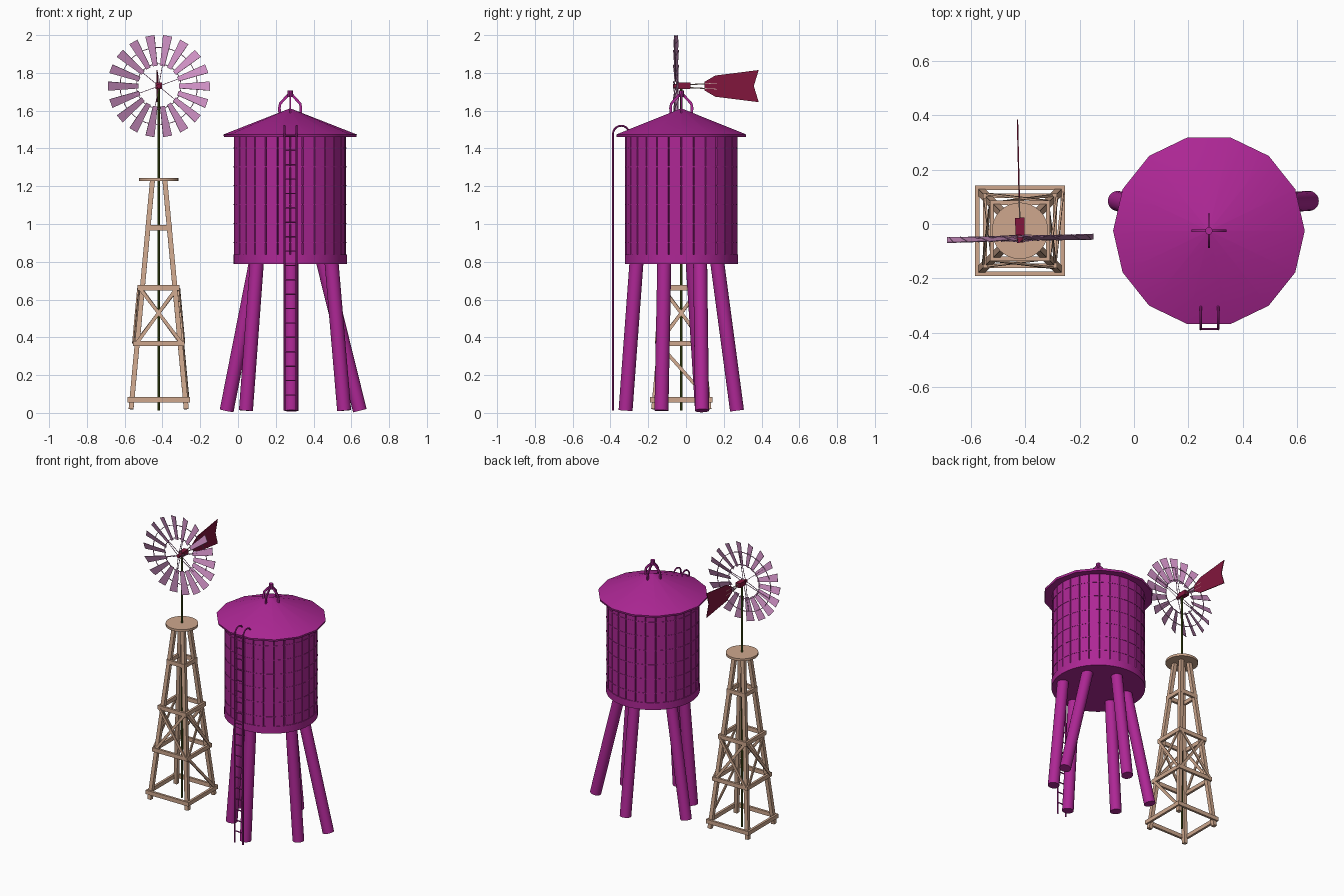
import bpy, bmesh, math
from math import sin, cos, pi, radians
from mathutils import Vector as V, Matrix

if "Cube" in bpy.data.objects:
    bpy.data.objects.remove(bpy.data.objects["Cube"])

def material(name, rgb):
    m = bpy.data.materials.new(name)
    m.diffuse_color = (*rgb, 1)
    m.use_nodes = True
    m.node_tree.nodes["Principled BSDF"].inputs["Base Color"].default_value = m.diffuse_color
    return m

PURPLE = material("purple", (0.42, 0.02, 0.30))
WOOD = material("wood", (0.62, 0.39, 0.27))
GREEN = material("green", (0.07, 0.11, 0.01))
PINK = material("pink", (0.62, 0.28, 0.55))
RED = material("red", (0.22, 0.008, 0.045))
PALE = material("pale", (0.6, 0.45, 0.4))
X, Y, Z = V((1, 0, 0)), V((0, 1, 0)), V((0, 0, 1))

def finish(name, bm, mat, matrix=None):
    if matrix:
        bm.transform(matrix)
    bmesh.ops.recalc_face_normals(bm, faces=bm.faces)
    me = bpy.data.meshes.new(name)
    bm.to_mesh(me)
    bm.free()
    me.shade_smooth()
    me.set_sharp_from_angle(angle=radians(32))
    me.materials.append(mat)
    ob = bpy.data.objects.new(name, me)
    bpy.context.collection.objects.link(ob)
    return ob

def skin(bm, rings, closed=False):
    rings = [[bm.verts.new(p) for p in r] for r in rings]
    n = len(rings[0])
    pairs = list(zip(rings, rings[1:] + rings[:1])) if closed else list(zip(rings, rings[1:]))
    for a, b in pairs:
        for i in range(n):
            j = (i + 1) % n
            bm.faces.new((a[i], a[j], b[j], b[i]))
    if not closed:
        bm.faces.new(rings[0])
        bm.faces.new(rings[-1])

def sweep(bm, pts, a, b, n=4, hint=X):
    """Tube along pts; half size b along the hint direction, a across it."""
    pts = [V(p) for p in pts]
    rings = []
    for i, p in enumerate(pts):
        t = (pts[min(i + 1, len(pts) - 1)] - pts[max(i - 1, 0)]).normalized()
        u = hint.cross(t).normalized()
        v = t.cross(u)
        k, off = (math.sqrt(2), pi / 4) if n == 4 else (1, 0)
        ang = [2 * pi * j / n + off for j in range(n)]
        rings.append([p + u * a * k * cos(w) + v * b * k * sin(w) for w in ang])
    skin(bm, rings)

def lathe(bm, prof, n, c, closed=False):
    skin(bm, [[V((c[0] + r * cos(2 * pi * i / n), c[1] + r * sin(2 * pi * i / n), z))
               for i in range(n)] for r, z in prof], closed)

# ---------------- Water tank ----------------
TX, TY = 0.276, -0.025
T = (TX, TY)

# Planked wall: a round outline with narrow grooves
bm = bmesh.new()
planks = 28
outline = []
for i in range(planks):
    c = 2 * pi * (i + 0.5) / planks
    h, g = pi / planks, 0.012
    outline += [(0.288, c - h), (0.297, c - h + g), (0.297, c + h - g), (0.288, c + h - g * 0.1)]
skin(bm, [[V((TX + r * cos(a), TY + r * sin(a), z)) for r, a in outline] for z in (0.835, 1.465)])
finish("tank_planks", bm, PURPLE)

bm = bmesh.new()
lathe(bm, [(0.300, 0.788), (0.300, 0.838)], 42, T)
finish("tank_base", bm, PURPLE)

bm = bmesh.new()
for k in range(6):
    z = 0.90 + 0.1 * k
    lathe(bm, [(0.290, z), (0.2985, z), (0.2985, z + 0.006), (0.290, z + 0.006)], 42, T, True)
finish("tank_hoops", bm, PURPLE)

bm = bmesh.new()
lathe(bm, [(0.29, 1.462), (0.350, 1.460), (0.353, 1.474), (0.001, 1.612)], 14, T)
finish("roof", bm, PURPLE)

# Lifting frame on the roof peak: four bent flat bars and a knob
bm = bmesh.new()
for d, side in ((X, Y), (-X, Y), (Y, X), (-Y, X)):
    o = V((TX, TY, 0))
    sweep(bm, [o + d * r + Z * z for r, z in
               ((0.055, 1.575), (0.057, 1.615), (0.053, 1.637), (0.012, 1.682), (0, 1.685))], 0.007, 0.004, 4, side)
lathe(bm, [(0.014, 1.672), (0.014, 1.708)], 10, T)
finish("roof_frame", bm, PURPLE)

# Splayed legs: bottom xy, top xy
legs = {"front": (0.283, -0.320, 0.283, -0.262), "back": (0.283, 0.270, 0.283, 0.165),
        "front_left": (0.042, -0.130, 0.100, -0.115), "front_right": (0.562, -0.130, 0.495, -0.115),
        "back_left": (-0.060, 0.085, 0.095, 0.035), "back_right": (0.645, 0.085, 0.450, 0.075)}
for name, (x0, y0, x1, y1) in legs.items():
    bm = bmesh.new()
    sweep(bm, [(x0, y0, 0.012), (x1, y1, 0.80)], 0.037, 0.037, 20)
    finish("tank_leg_" + name, bm, PURPLE)

# Ladder with hooked rails
bm = bmesh.new()
LX = (0.246, 0.310)
for x in LX:
    path = [(x, -0.387, 0.012), (x, -0.387, 1.46)]
    path += [(x, -0.343 - 0.044 * cos(a), 1.475 + 0.045 * sin(a))
             for a in [pi * k / 10 for k in range(10)]] + [(x, -0.298, 1.488)]
    sweep(bm, path, 0.005, 0.005, 8)
for k in range(19):
    z = 0.095 + 0.0762 * k
    sweep(bm, [(LX[0], -0.387, z), (LX[1], -0.387, z)], 0.004, 0.004, 6, Z)
finish("ladder", bm, PURPLE)

# ---------------- Windmill tower ----------------
MX, MY = -0.42, -0.025
M = V((MX, MY, 0))
def spread(z):
    return 0.148 - 0.115 * z / 1.23

bm = bmesh.new()
for sx in (-1, 1):
    for sy in (-1, 1):
        sweep(bm, [M + V((sx * spread(z), sy * spread(z), z)) for z in (0.02, 1.23)], 0.013, 0.013)
finish("tower_posts", bm, WOOD)

frames = [(0.07, 0.166), (0.367, 0.137), (0.662, 0.111), (0.98, 0.071)]
bm = bmesh.new()
for z, h in frames:
    for s in (-1, 1):
        o = M + Z * z
        sweep(bm, [o - X * h + Y * s * (h - 0.008), o + X * h + Y * s * (h - 0.008)], 0.008, 0.014, 4, Z)
        sweep(bm, [o - Y * (h - 0.016) + X * s * (h - 0.008), o + Y * (h - 0.016) + X * s * (h - 0.008)],
              0.008, 0.014, 4, Z)
finish("tower_frames", bm, WOOD)

# Cross braces on each face, plus one lower diagonal on the right face
bm = bmesh.new()
def brace(n, z0, h0, z1, h1, s):
    t = Z.cross(n)
    sweep(bm, [M + n * h0 + t * s * h0 * 0.88 + Z * z0, M + n * h1 - t * s * h1 * 0.88 + Z * z1],
          0.009, 0.004, 4, n)
for n in (X, -X, Y, -Y):
    for s in (-1, 1):
        brace(n, 0.372, 0.133 + 0.003 * s, 0.655, 0.107 + 0.003 * s, s)
brace(X, 0.075, 0.158, 0.362, 0.131, 1)
finish("tower_braces", bm, WOOD)

bm = bmesh.new()
lathe(bm, [(0.104, 1.228), (0.104, 1.244)], 32, (MX, MY))
finish("platform", bm, WOOD)

bm = bmesh.new()
lathe(bm, [(0.006, 0.012), (0.006, 1.72)], 10, (MX, MY))
finish("pump_rod", bm, GREEN)

# ---------------- Wheel, hub and tail (built round the hub, then turned) ----------------
HEAD = Matrix.Translation((MX, MY, 1.73)) @ Matrix.Rotation(radians(1.3), 4, 'Z')
WY = -0.028

bm = bmesh.new()
for k in range(18):
    a = 2 * pi * k / 18
    r, t = V((cos(a), 0, sin(a))), V((-sin(a), 0, cos(a)))
    rings = []
    for rad, hw in ((0.108, 0.013), (0.270, 0.026)):
        w = t * cos(radians(22)) + Y * sin(radians(22))
        th = w.cross(r) * 0.0015
        c = r * rad + Y * WY
        rings.append([c - w * hw - th, c + w * hw - th, c + w * hw + th, c - w * hw + th])
    skin(bm, rings)
finish("wheel_blades", bm, PINK, HEAD)

bm = bmesh.new()
for R in (0.118, 0.205):
    skin(bm, [[V(((R + dr) * cos(a), WY + 0.006 + dy, (R + dr) * sin(a)))
               for dr, dy in ((-.002, -.002), (.002, -.002), (.002, .002), (-.002, .002))]
              for a in [2 * pi * i / 36 for i in range(36)]], True)
for k in range(6):
    a = pi / 3 * k + 0.35
    d = V((cos(a), 0, sin(a)))
    for y in (-0.012, 0.012):
        sweep(bm, [d * 0.01 + Y * (WY + y), d * 0.205 + Y * (WY + 0.006)], 0.0015, 0.0015, 4, Y)
finish("wheel_rims_and_spokes", bm, PINK, HEAD)

bm = bmesh.new()
sweep(bm, [(0, -0.044, 0), (0, 0.0, 0)], 0.012, 0.012, 16)
sweep(bm, [(0, -0.016, 0.002), (0, 0.048, 0.002)], 0.016, 0.017)
finish("hub", bm, RED, HEAD)

bm = bmesh.new()
for s in (-1, 1):
    sweep(bm, [(0, 0.045, 0.008 * s), (0, 0.190, 0.016 * s)], 0.003, 0.003, 6)
finish("tail_boom", bm, PALE, HEAD)

bm = bmesh.new()
vane = [(0.122, 0.022), (0.180, 0.056), (0.410, 0.085), (0.384, 0),
        (0.410, -0.085), (0.180, -0.056), (0.122, -0.022)]
skin(bm, [[V((x, y, z)) for y, z in vane] for x in (-0.0025, 0.0025)])
finish("tail_vane", bm, RED, HEAD)
